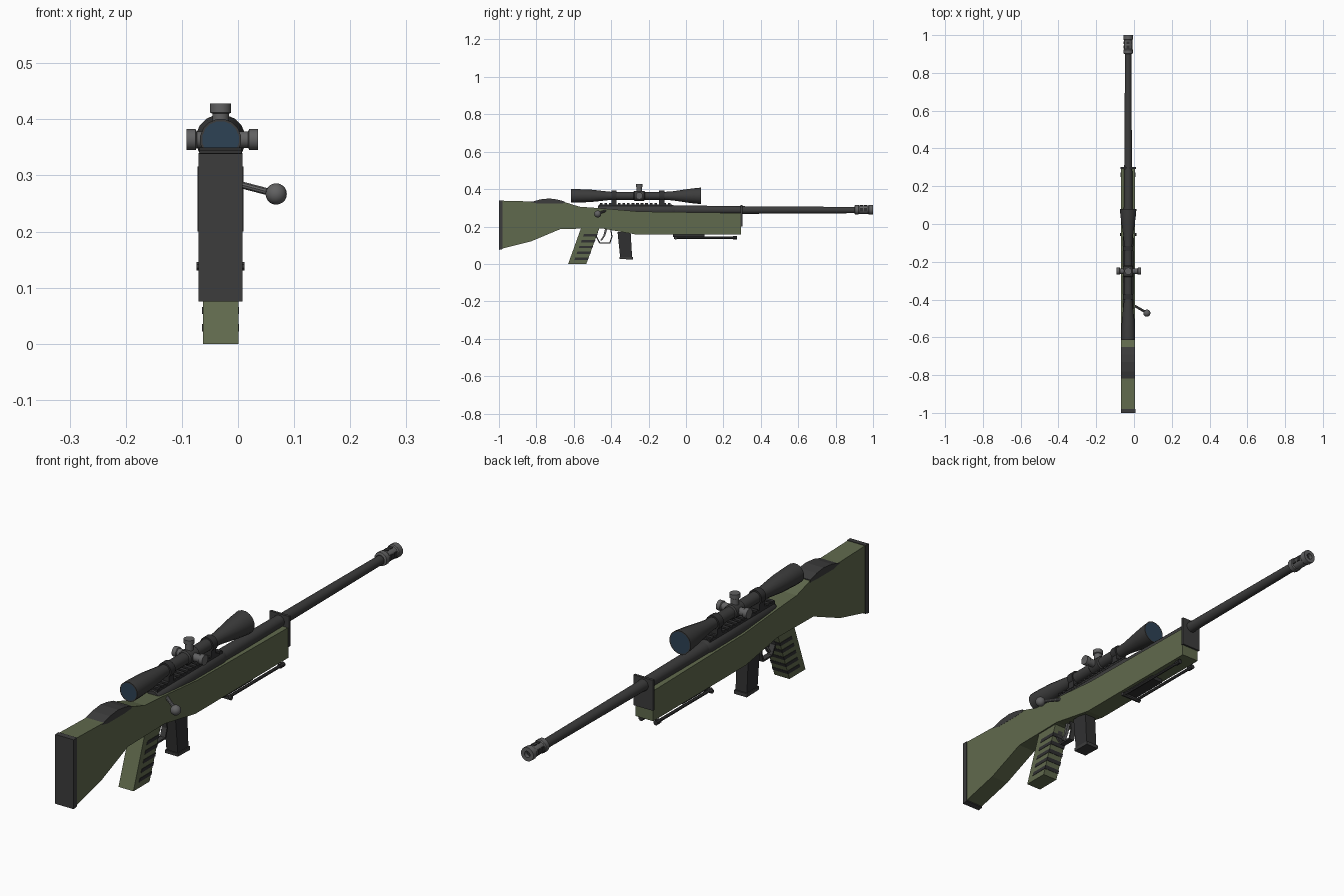
import bpy, bmesh, math
from mathutils import Vector

if "Cube" in bpy.data.objects:
    bpy.data.objects.remove(bpy.data.objects["Cube"])

CX = -0.031          # rifle centre line; the bolt knob offsets the bounding box


def mat(name, rgb):
    m = bpy.data.materials.new(name)
    m.diffuse_color = (*rgb, 1)
    m.use_nodes = True
    m.node_tree.nodes["Principled BSDF"].inputs["Base Color"].default_value = m.diffuse_color
    return m


GREEN = mat("olive green", (0.118, 0.143, 0.074))
DARK = mat("dark metal", (0.045, 0.045, 0.045))
BLACK = mat("black polymer", (0.03, 0.03, 0.031))
GREY = mat("grey steel", (0.12, 0.12, 0.122))
GLASS = mat("blue glass", (0.027, 0.055, 0.09))


def finish(name, bm, mats, smooth=False):
    bmesh.ops.recalc_face_normals(bm, faces=bm.faces)
    me = bpy.data.meshes.new(name)
    bm.to_mesh(me)
    bm.free()
    for m in mats:
        me.materials.append(m)
    ob = bpy.data.objects.new(name, me)
    bpy.context.collection.objects.link(ob)
    if smooth:
        bpy.context.view_layer.objects.active = ob
        ob.select_set(True)
        bpy.ops.object.shade_smooth_by_angle(angle=math.radians(35))
        ob.select_set(False)
    return ob


def profile(name, pts, half, m, cx=CX, bevel=0):
    """Extrude a (y, z) outline sideways across the centre line."""
    bm = bmesh.new()
    f = bm.faces.new([bm.verts.new((cx - half, y, z)) for y, z in pts])
    r = bmesh.ops.extrude_face_region(bm, geom=[f])
    vs = [v for v in r["geom"] if isinstance(v, bmesh.types.BMVert)]
    bmesh.ops.translate(bm, verts=vs, vec=(2 * half, 0, 0))
    if bevel:
        bmesh.ops.bevel(bm, geom=bm.edges[:], offset=bevel, segments=1, affect='EDGES')
    return finish(name, bm, [m])


def box(name, y0, y1, z0, z1, half, m, cx=CX, bevel=0):
    return profile(name, [(y0, z0), (y1, z0), (y1, z1), (y0, z1)], half, m, cx, bevel)


def lathe(name, origin, axis, stations, m, sides=16, cap=None):
    """Revolve (distance, radius) stations around an axis."""
    bm = bmesh.new()
    q = Vector((0, 0, 1)).rotation_difference(Vector(axis).normalized())
    rings = []
    for d, r in stations:
        rings.append([bm.verts.new(Vector(origin) + q @ Vector(
            (r * math.cos(a), r * math.sin(a), d)))
            for a in (2 * math.pi * (i + 0.5) / sides for i in range(sides))])
    for a, b in zip(rings, rings[1:]):
        for i in range(sides):
            j = (i + 1) % sides
            bm.faces.new((a[i], a[j], b[j], b[i]))
    for ring in (rings[0], rings[-1]):
        bm.faces.new(ring).material_index = 1 if cap else 0
    return finish(name, bm, [m, cap] if cap else [m], True)


def rod(name, a, b, r, m, sides=8):
    a, b = Vector(a), Vector(b)
    return lathe(name, a, b - a, [(0, r), ((b - a).length, r)], m, sides)


# Stock, butt pad, cheek rest and fore-end plate
profile("stock", [(-.98, .338), (-.83, .334), (-.66, .334), (-.57, .306), (-.46, .298),
                  (-.25, .28), (.295, .272), (.295, .157), (-.265, .157), (-.45, .19),
                  (-.67, .187), (-.83, .12), (-.98, .083)], .037, GREEN)
profile("butt_pad", [(-1, .075), (-.98, .079), (-.98, .34), (-1, .339)], .039, DARK)
profile("cheek_rest", [(-.83, .33), (-.78, .345), (-.73, .35), (-.69, .345), (-.65, .334),
                       (-.65, .325), (-.69, .322), (-.79, .322)], .0375, DARK)
box("fore_end_plate", .292, .302, .2, .316, .041, DARK)

# Pistol grip with side bands
profile("grip", [(-.63, 0), (-.533, 0), (-.462, .195), (-.56, .195)], .0315, GREEN)
for i in range(5):
    z = .022 + i * .031
    y = -.63 + z * .37
    profile(f"grip_band_{i + 1}", [(y + .025, z), (y + .098, z), (y + .103, z + .013),
                                   (y + .03, z + .013)], .033, BLACK)

# Receiver and barrel
lathe("receiver", (CX, 0, .288), (0, 1, 0), [(-.47, .024), (-.46, .029), (-.08, .029),
                                            (-.06, .025)], DARK)
lathe("barrel", (CX, 0, .288), (0, 1, 0), [(-.07, .025), (.3, .022), (.32, .0205),
                                          (.92, .017)], DARK)
# Muzzle brake with dark side ports
lathe("muzzle_brake", (CX, 0, .29), (0, 1, 0),
      [(.9, .019), (.903, .026), (.922, .026), (.926, .023), (.974, .023),
       (.978, .0265), (1, .0265), (1, .012), (.985, .012)], GREY, 12, BLACK)
for i in range(2):
    y = .93 + i * .022
    box(f"brake_side_port_{i + 1}", y, y + .015, .28, .3, .0238, BLACK)
    box(f"brake_top_port_{i + 1}", y, y + .015, .30, .3138, .008, BLACK)

# Scope rail with teeth
box("rail", -.465, -.075, .305, .319, .018, BLACK)
for i in range(16):
    y = -.46 + i * .0242
    box(f"rail_tooth_{i + 1}", y, y + .014, .317, .325, .02, BLACK)

# Scope body, rings and turrets
SZ = .364
lathe("scope", (CX, 0, SZ), (0, 1, 0),
      [(-.614, .033), (-.614, .037), (-.59, .037), (-.51, .034), (-.42, .024), (-.4, .022),
       (-.11, .022), (-.07, .025), (.01, .037), (.04, .041), (.08, .045), (.08, .041)],
      DARK, 16, GLASS)
for i, y in enumerate((-.385, -.13)):
    lathe(f"scope_ring_{i + 1}", (CX, y, SZ), (0, 1, 0), [(-.014, .028), (.014, .028)], BLACK)
    box(f"scope_mount_{i + 1}", y - .014, y + .014, .318, .35, .02, BLACK)
lathe("turret_block", (CX, -.25, SZ), (0, 1, 0), [(-.03, .022), (-.025, .027), (.025, .027),
                                                 (.03, .022)], DARK)
for n, ax in (("top", (0, 0, 1)), ("left", (-1, 0, 0)), ("right", (1, 0, 0))):
    top = .064 if n == "top" else .0605 if n == "left" else .067
    lathe(f"{n}_turret", (CX, -.25, SZ), ax,
          [(.015, .015), (top - .018, .015), (top - .016, .019), (top, .019)], GREY)

# Bolt handle and knob
rod("bolt_handle", (-.02, -.42, .29), (.068, -.47, .267), .0065, GREY, 10)
bm = bmesh.new()
bmesh.ops.create_uvsphere(bm, u_segments=16, v_segments=10, radius=.019)
bmesh.ops.translate(bm, verts=bm.verts, vec=(.068, -.472, .267))
finish("bolt_knob", bm, [GREY], True)

# Trigger guard and trigger
guard = [(-.472, .19), (-.483, .145), (-.462, .108), (-.405, .108), (-.393, .145), (-.4, .19)]
mid = Vector((-.437, .155))
inner = [tuple(mid + (Vector(p) - mid) * .86) for p in guard]
profile("trigger_guard", guard + inner[::-1], .011, DARK)
profile("trigger", [(-.432, .19), (-.442, .15), (-.458, .127), (-.45, .125), (-.432, .15),
                    (-.42, .19)], .006, GREY)

# Magazine
profile("magazine", [(-.366, .17), (-.352, .035), (-.288, .035), (-.296, .17)], .024, BLACK)
profile("magazine_base", [(-.357, .038), (-.356, .026), (-.283, .024), (-.283, .038)],
        .027, DARK)

# Folded bipod
box("bipod_mount", -.07, .1, .143, .158, .024, BLACK)
rod("bipod_pivot", (CX - .043, -.055, .138), (CX + .043, -.055, .138), .008, DARK)
for n, s in (("left", -1), ("right", 1)):
    x = CX + s * .031
    rod(f"{n}_bipod_leg", (x, -.065, .14), (x, .262, .14), .006, DARK)
    rod(f"{n}_bipod_foot", (x, .25, .14), (x, .272, .14), .0095, BLACK)
